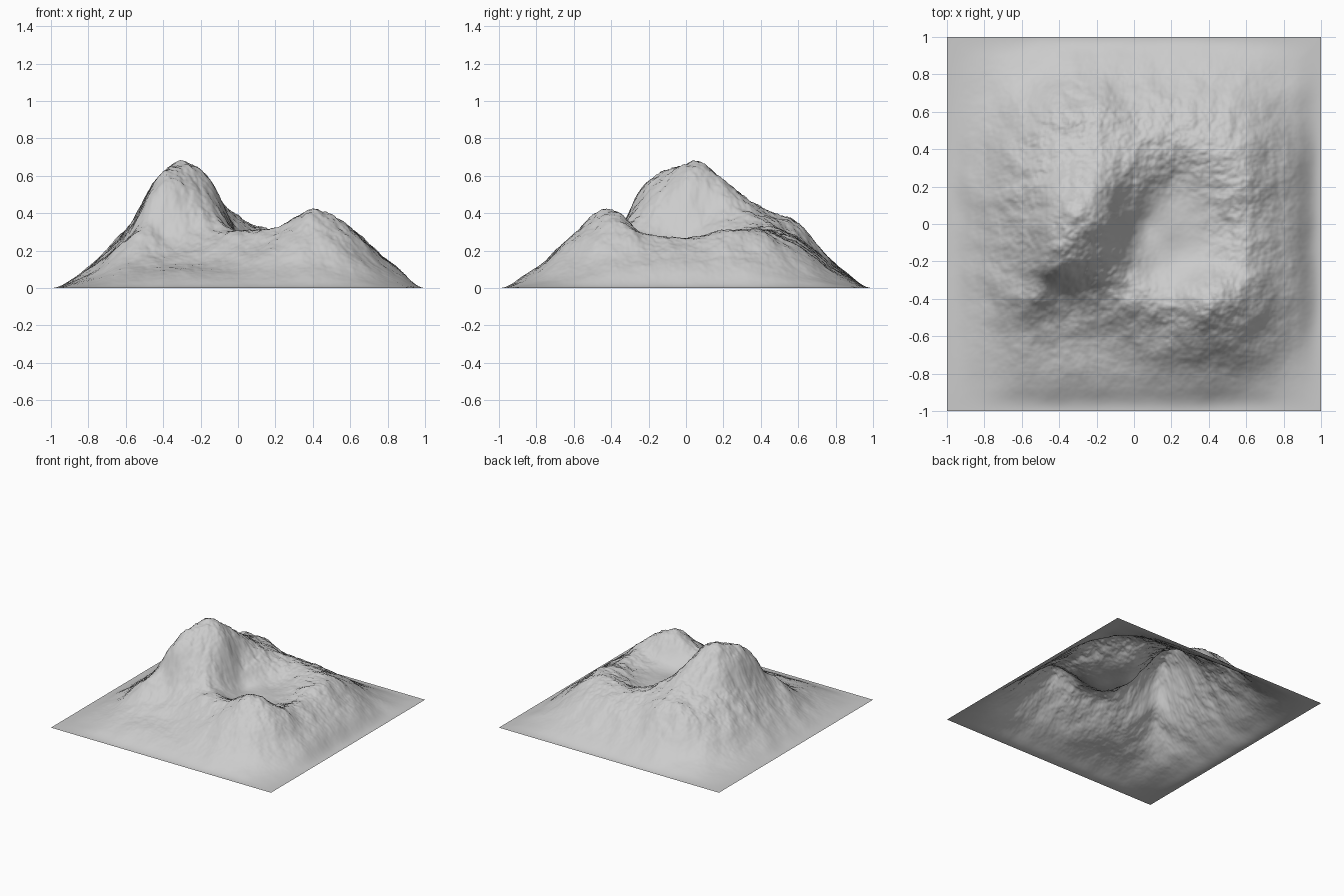
import bpy, bmesh, math
from mathutils import Vector, noise

if "Cube" in bpy.data.objects:
    bpy.data.objects.remove(bpy.data.objects["Cube"])

N = 240  # grid cells per side

# Coarse heights in hundredths: rows y = -0.8 .. 0.8, columns x = -0.8 .. 0.8
RELIEF = [
    [2, 6, 8, 8, 8, 10, 11, 8, 3],
    [5, 13, 14, 14, 18, 24, 29, 22, 8],
    [8, 23, 25, 28, 31, 32, 42, 33, 14],
    [10, 28, 57, 47, 28, 22, 25, 28, 15],
    [10, 31, 61, 61, 28, 22, 23, 26, 15],
    [10, 31, 52, 57, 36, 23, 27, 30, 15],
    [8, 25, 39, 43, 37, 31, 31, 28, 13],
    [5, 17, 32, 34, 27, 26, 23, 19, 8],
    [2, 6, 11, 13, 11, 10, 10, 7, 3],
]


def height(c, r):
    return RELIEF[r][c] / 100 if 0 <= c < 9 and 0 <= r < 9 else 0.0


def spline(a, b, c, d, t):
    return b + 0.5 * t * (c - a + t * (2*a - 5*b + 4*c - d + t * (3*(b - c) + d - a)))


def coarse(x, y):
    u, v = (x + 0.8) / 0.2, (y + 0.8) / 0.2
    i, j = math.floor(u), math.floor(v)
    rows = [spline(*[height(i + k, j + m) for k in (-1, 0, 1, 2)], u - i)
            for m in (-1, 0, 1, 2)]
    return max(0.0, spline(*rows, v - j))


def bump(x, y, cx, cy, r):
    return math.exp(-((x - cx)**2 + (y - cy)**2) / (r * r))


# Local features: amount, x, y, radius
FEATURES = [
    (0.04, -0.30, 0.08, 0.07),   # summit knob
    (0.05, -0.50, -0.40, 0.09),  # western spur
    (-0.03, -0.38, -0.36, 0.07), # gully behind the spur
    (0.04, -0.10, 0.02, 0.09),   # top of the crater cliff
    (-0.02, 0.04, 0.00, 0.08),   # foot of the crater cliff
]


def elevation(x, y):
    # Slight warp breaks up the smooth interpolation
    p = Vector((x, y, 0.3))
    w = noise.noise_vector(p * 6) * 0.015
    h = coarse(x + w.x, y + w.y)
    h += sum(a * bump(x, y, cx, cy, r) for a, cx, cy, r in FEATURES)
    # Rocky detail, fading at the foot and on the crater floor
    floor = math.exp(-((x - 0.2) / 0.22)**4 - ((y + 0.08) / 0.28)**4)
    rough = min(1.0, h / 0.35) * (1 - 0.85 * floor)
    n = noise.fractal(p * 9, 0.65, 2.1, 6)
    h += rough * 0.018 * n
    edge = min(1.0, max(0.0, (1 - max(abs(x), abs(y))) / 0.13))
    return max(0.0, h * edge * (2 - edge))


# Mountain terrain sheet with crater
bm = bmesh.new()
grid = [[bm.verts.new((x, y, elevation(x, y)))
         for x in (2 * i / N - 1 for i in range(N + 1))]
        for y in (2 * j / N - 1 for j in range(N + 1))]
for j in range(N):
    for i in range(N):
        f = bm.faces.new((grid[j][i], grid[j][i+1], grid[j+1][i+1], grid[j+1][i]))
        f.smooth = True
mesh = bpy.data.meshes.new("mountain_terrain")
bm.to_mesh(mesh)
bm.free()

rock = bpy.data.materials.new("rock_grey")
rock.diffuse_color = (0.6, 0.6, 0.6, 1)
rock.use_nodes = True
rock.node_tree.nodes["Principled BSDF"].inputs["Base Color"].default_value = rock.diffuse_color
mesh.materials.append(rock)
terrain = bpy.data.objects.new("mountain_terrain", mesh)
bpy.context.collection.objects.link(terrain)
